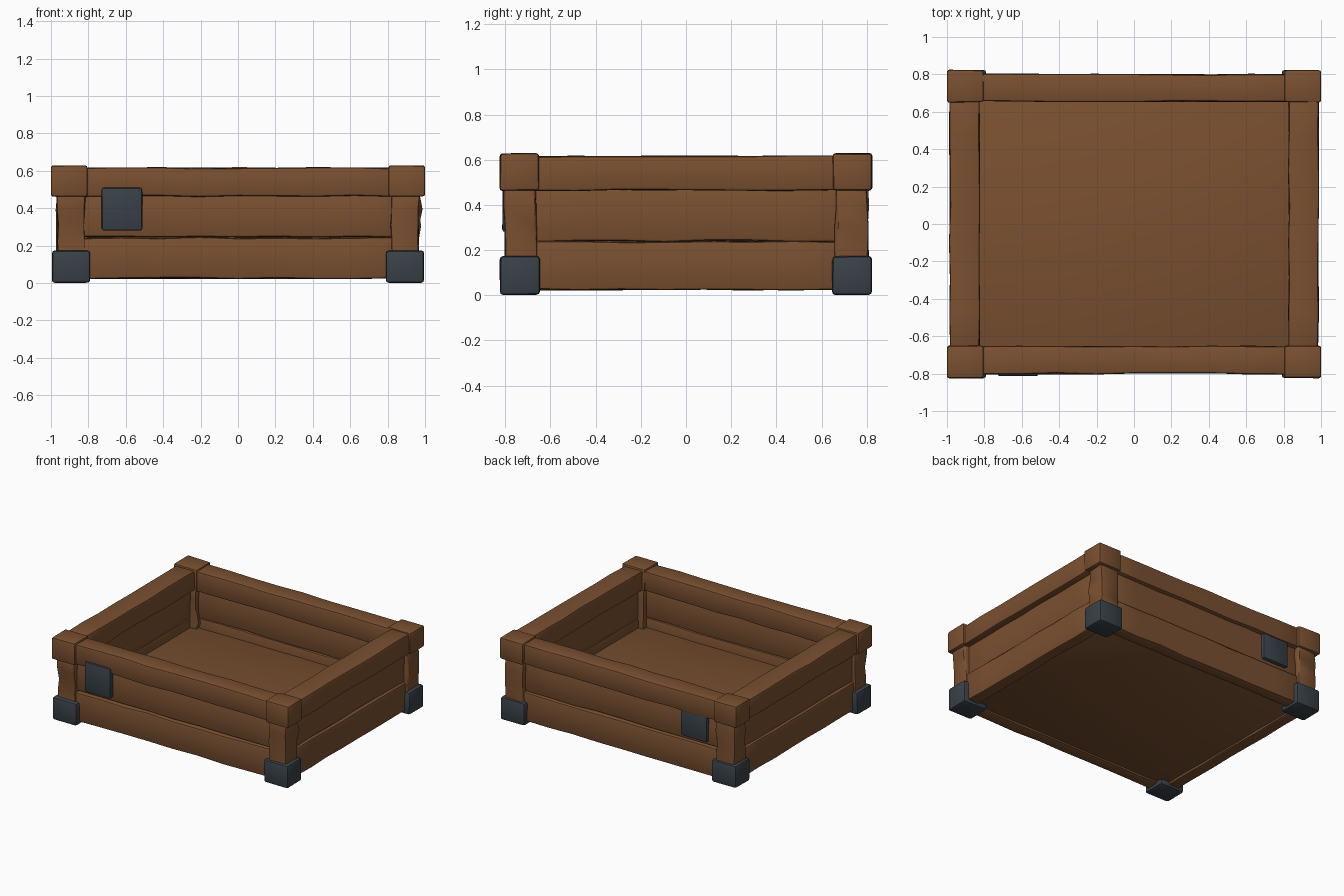
import bpy, bmesh, math, random
from mathutils import Vector

if "Cube" in bpy.data.objects:
    bpy.data.objects.remove(bpy.data.objects["Cube"])

random.seed(4)


def material(name, rgb):
    m = bpy.data.materials.new(name)
    m.diffuse_color = (*rgb, 1)
    m.use_nodes = True
    m.node_tree.nodes["Principled BSDF"].inputs["Base Color"].default_value = m.diffuse_color
    return m


WOOD = material("brown wood", (0.195, 0.080, 0.030))
IRON = material("dark iron", (0.041, 0.053, 0.065))


def block(name, lo, hi, mat, bevel=0.012, cuts=0, wobble=0.0):
    """Rounded box from corner lo to corner hi, with hand-carved unevenness along its longest axis."""
    lo, hi = Vector(lo), Vector(hi)
    size, mid = hi - lo, (lo + hi) / 2
    bm = bmesh.new()
    bmesh.ops.create_cube(bm, size=1)
    for v in bm.verts:
        v.co = Vector(v.co[i] * size[i] + mid[i] for i in range(3))
    axis = max(range(3), key=lambda i: size[i])
    normal = Vector((0, 0, 0))
    normal[axis] = 1
    for k in range(cuts):
        p = mid.copy()
        p[axis] = lo[axis] + size[axis] * (k + 1) / (cuts + 1)
        bmesh.ops.bisect_plane(bm, geom=bm.verts[:] + bm.edges[:] + bm.faces[:],
                               plane_co=p, plane_no=normal)
    # pull points slightly inward so the outer size stays true
    for v in bm.verts:
        for i in range(3):
            if i != axis:
                v.co[i] += math.copysign(random.random() * wobble, mid[i] - v.co[i])
    sharp = [e for e in bm.edges if e.calc_face_angle(0) > 0.8]
    bmesh.ops.bevel(bm, geom=sharp, offset=bevel, segments=2, profile=0.5, affect='EDGES')
    bmesh.ops.recalc_face_normals(bm, faces=bm.faces[:])
    me = bpy.data.meshes.new(name)
    bm.to_mesh(me)
    bm.free()
    me.materials.append(mat)
    ob = bpy.data.objects.new(name, me)
    bpy.context.collection.objects.link(ob)
    bpy.ops.object.select_all(action='DESELECT')
    ob.select_set(True)
    bpy.context.view_layer.objects.active = ob
    bpy.ops.object.shade_smooth_by_angle(angle=math.radians(35))
    return ob


def span(a, b, s):
    """Interval a..b mirrored to side s."""
    return (a, b) if s > 0 else (-b, -a)


# corners: post, top cap and iron foot
for sx, nx in ((-1, "left"), (1, "right")):
    for sy, ny in ((-1, "front"), (1, "back")):
        def corner(part, xr, yr, zr, mat, **kw):
            x, y = span(*xr, sx), span(*yr, sy)
            block(f"{ny}_{nx}_{part}", (x[0], y[0], zr[0]), (x[1], y[1], zr[1]), mat, **kw)
        corner("post", (0.81, 0.975), (0.655, 0.81), (0.05, 0.48), WOOD, cuts=4, wobble=0.012)
        corner("cap", (0.805, 1.0), (0.648, 0.826), (0.46, 0.63), WOOD, wobble=0.005)
        corner("foot", (0.79, 0.995), (0.645, 0.825), (0.0, 0.175), IRON, bevel=0.016, wobble=0.003)

# front and back: top rail, upper plank, lower plank
for s, n in ((-1, "front"), (1, "back")):
    for part, yr, zr in (("rail", (0.65, 0.805), (0.46, 0.62)),
                         ("upper_plank", (0.69, 0.775), (0.24, 0.475)),
                         ("lower_plank", (0.69, 0.79), (0.02, 0.247))):
        y = span(*yr, s)
        block(f"{n}_{part}", (-0.83, y[0], zr[0]), (0.83, y[1], zr[1]), WOOD, cuts=7, wobble=0.008)

# left and right: top rail, upper plank, lower plank
for s, n in ((-1, "left"), (1, "right")):
    for part, xr, zr in (("rail", (0.822, 0.99), (0.46, 0.62)),
                         ("upper_plank", (0.86, 0.945), (0.235, 0.475)),
                         ("lower_plank", (0.86, 0.96), (0.02, 0.243))):
        x = span(*xr, s)
        block(f"{n}_{part}", (x[0], -0.67, zr[0]), (x[1], 0.67, zr[1]), WOOD, cuts=6, wobble=0.008)

# floor board
block("floor", (-0.89, -0.72, 0.04), (0.89, 0.72, 0.17), WOOD, bevel=0.005)

# iron plates on front and back
block("front_plate", (-0.73, -0.815, 0.28), (-0.51, -0.765, 0.51), IRON, bevel=0.012, wobble=0.003)
block("back_plate", (-0.73, 0.74, 0.27), (-0.51, 0.797, 0.49), IRON, bevel=0.012, wobble=0.003)
